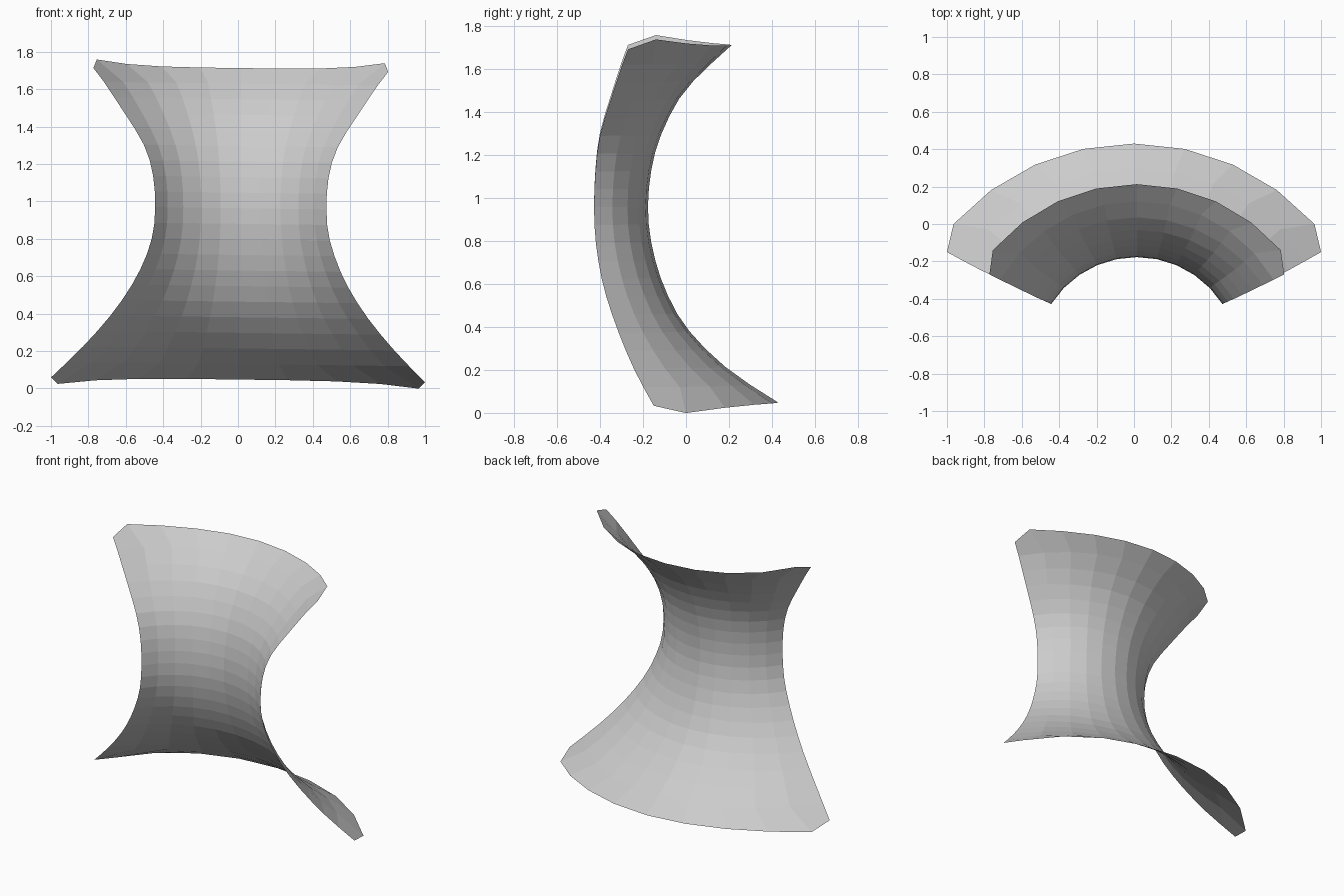
import bpy, bmesh, math

if "Cube" in bpy.data.objects:
    bpy.data.objects.remove(bpy.data.objects["Cube"])

# Key levels: height, y of the centre line, half width and y of the side edges
KEYS = [
    (0.048, 0.43, 1.00, -0.15), (0.20, 0.20, 0.845, -0.235), (0.40, 0.00, 0.675, -0.32),
    (0.60, -0.107, 0.55, -0.385), (0.80, -0.163, 0.475, -0.42), (0.97, -0.177, 0.458, -0.428),
    (1.15, -0.158, 0.472, -0.42), (1.30, -0.114, 0.52, -0.40), (1.50, -0.005, 0.645, -0.34),
    (1.713, 0.21, 0.788, -0.27)]
ROWS, COLS = 20, 10


def level(z):
    """Smooth interpolation of the key levels at height z."""
    n = len(KEYS)
    i = max(k for k in range(n - 1) if KEYS[k][0] <= z + 1e-9)
    a, b = KEYS[i], KEYS[i + 1]
    p, q = KEYS[max(i - 1, 0)], KEYS[min(i + 2, n - 1)]
    h = b[0] - a[0]
    t = (z - a[0]) / h
    out = []
    for c in (1, 2, 3):
        m0 = (b[c] - p[c]) / (b[0] - p[0]) * h
        m1 = (q[c] - a[c]) / (q[0] - a[0]) * h
        out.append((2*t**3 - 3*t**2 + 1) * a[c] + (t**3 - 2*t**2 + t) * m0
                   + (3*t**2 - 2*t**3) * b[c] + (t**3 - t**2) * m1)
    return out


def arc(y_mid, half, y_edge, segs):
    """Points of a circular arc through the centre point and both edges."""
    sag = y_mid - y_edge
    r = (half**2 + sag**2) / (2 * sag)
    ang = math.atan2(half, r - sag)
    return [(r * math.sin(a), y_mid - r + r * math.cos(a))
            for a in (ang * (2 * i / segs - 1) for i in range(segs + 1))]


def rim(y_mid, half, y_edge, corner, z, flare, z_corner):
    """Outer row with clipped corners and slightly flared ends."""
    pts = [(x, y, z + flare * (abs(x) / half)**4)
           for x, y in arc(y_mid, half, y_edge, COLS - 2)]
    cx, cy = corner
    return [(-cx, cy, z_corner)] + pts + [(cx, cy, z_corner)]


# Saddle-shaped sheet, row by row
z0, z1 = KEYS[0][0], KEYS[-1][0]
rows = [rim(0.43, 0.965, 0.0, (1.0, -0.15), z0, -0.036, 0.046)]
for j in range(1, ROWS):
    z = z0 + (z1 - z0) * j / ROWS
    rows.append([(x, y, z) for x, y in arc(*level(z), COLS)])
rows.append(rim(0.213, 0.77, -0.14, (0.788, -0.27), z1, 0.036, 1.703))

bm = bmesh.new()
grid = []
for j, row in enumerate(rows):
    shift = 0.015 * min(1, j / 8)
    grid.append([bm.verts.new((x + shift, y, z - 0.013 * x)) for x, y, z in row])
for a, b in zip(grid, grid[1:]):
    for i in range(COLS):
        bm.faces.new((a[i], a[i + 1], b[i + 1], b[i]))
bm.normal_update()
mesh = bpy.data.meshes.new("saddle_sheet")
bm.to_mesh(mesh)
bm.free()
bpy.context.collection.objects.link(bpy.data.objects.new("saddle_sheet", mesh))
